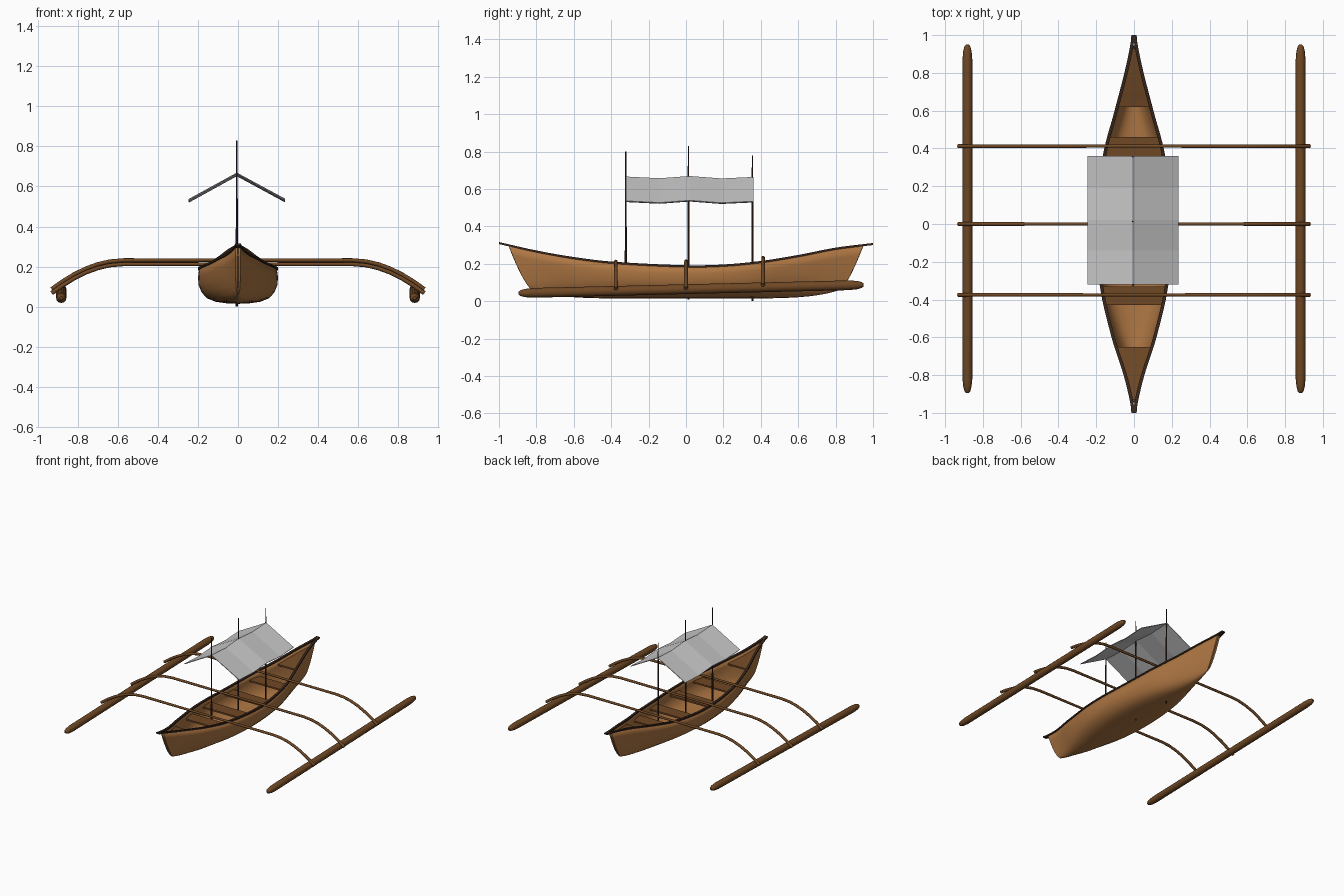
import bpy, math
from mathutils import Vector

cube = bpy.data.objects.get("Cube")
if cube:
    bpy.data.objects.remove(cube)


def material(name, rgb):
    m = bpy.data.materials.new(name)
    m.use_nodes = True
    m.diffuse_color = (*rgb, 1)
    m.node_tree.nodes["Principled BSDF"].inputs["Base Color"].default_value = (*rgb, 1)
    return m


HULL = material("light wood", (0.42, 0.18, 0.055))
WOOD = material("brown wood", (0.16, 0.065, 0.018))
DARK = material("dark wood", (0.04, 0.02, 0.012))
CLOTH = material("grey cloth", (0.58, 0.58, 0.58))


def grid_mesh(name, rows, mat, closed=False, caps=False, smooth=True):
    """Skin a list of equal-length point rows."""
    n = len(rows[0])
    faces = []
    for i in range(len(rows) - 1):
        for j in range(n if closed else n - 1):
            k = (j + 1) % n
            faces.append((i * n + j, i * n + k, (i + 1) * n + k, (i + 1) * n + j))
    if caps:
        last = (len(rows) - 1) * n
        faces += [tuple(range(n))[::-1], tuple(range(last, last + n))]
    me = bpy.data.meshes.new(name)
    me.from_pydata([p for r in rows for p in r], [], faces)
    me.materials.append(mat)
    ob = bpy.data.objects.new(name, me)
    bpy.context.collection.objects.link(ob)
    bpy.ops.object.select_all(action="DESELECT")
    ob.select_set(True)
    bpy.context.view_layer.objects.active = ob
    bpy.ops.object.mode_set(mode="EDIT")
    bpy.ops.mesh.select_all(action="SELECT")
    bpy.ops.mesh.remove_doubles(threshold=0.0001)
    bpy.ops.mesh.normals_make_consistent(inside=False)
    bpy.ops.object.mode_set(mode="OBJECT")
    if smooth:
        bpy.ops.object.shade_smooth_by_angle(angle=math.radians(40))
    return ob


def tube(name, path, radii, mat, sides=10):
    """Round tube with a radius at each path point."""
    path = [Vector(p) for p in path]
    rows = []
    for i, p in enumerate(path):
        d = (path[min(i + 1, len(path) - 1)] - path[max(i - 1, 0)]).normalized()
        u = d.cross(Vector((0, 1, 0) if abs(d.y) < 0.9 else (1, 0, 0))).normalized()
        v = d.cross(u)
        rows.append([p + radii[i] * (u * math.cos(a) + v * math.sin(a))
                     for a in (math.tau * k / sides for k in range(sides))])
    return grid_mesh(name, rows, mat, True, True)


def curve(points, t):
    """Smooth interpolation through (position, value) points."""
    i = max(k for k in range(len(points) - 1) if k == 0 or points[k][0] <= t)
    slope = lambda k: ((points[min(k + 1, len(points) - 1)][1] - points[max(k - 1, 0)][1])
                       / (points[min(k + 1, len(points) - 1)][0] - points[max(k - 1, 0)][0]))
    (a, p), (b, q) = points[i], points[i + 1]
    h = b - a
    s = (t - a) / h
    return (p * (1 + 2 * s) * (1 - s) ** 2 + slope(i) * h * s * (1 - s) ** 2
            + q * s * s * (3 - 2 * s) + slope(i + 1) * h * s * s * (s - 1))


# Hull lines along the length
BEAM = [(-1, .007), (-.95, .012), (-.8, .048), (-.6, .112), (-.32, .175), (0, .193),
        (.36, .158), (.6, .096), (.8, .044), (.95, .012), (1, .007)]
SHEER = [(-1, .31), (-.8, .265), (-.6, .23), (-.4, .206), (0, .186), (.2, .19),
         (.4, .209), (.6, .241), (.8, .28), (1, .305)]
SECTION = [(0, 0), (.3, .015), (.58, .06), (.8, .16), (.94, .33), (1.02, .55), (1.03, .78), (1, 1)]

rows = []
for i in range(49):
    s = -math.cos(math.pi * i / 48)
    keel = .014 + .045 * abs(s) ** 6
    top = curve(SHEER, s * .95)
    half = curve(BEAM, s * .95) if abs(s) < 1 else .002
    side = [(half * w, s * (.82 + .13 * h ** .7), keel + (top - keel) * h) for w, h in SECTION]
    rows.append([(-x, y, z) for x, y, z in side[:0:-1]] + side)
hull = grid_mesh("hull", rows, HULL)
shell = hull.modifiers.new("planking", "SOLIDIFY")
shell.thickness = .006

# Dark gunwale strip along each side, meeting at the tips
for sx, label in ((1, "left"), (-1, "right")):
    rows = []
    for i in range(61):
        y = -1 + i / 30
        w, z = curve(BEAM, y), curve(SHEER, y)
        inner, outer = max(w - .011, 0), w + .007
        rows.append([(sx * inner, y, z - .005), (sx * outer, y, z - .005),
                     (sx * outer, y, z + .006), (sx * inner, y, z + .006)])
    grid_mesh(label + "_gunwale", rows, DARK, True, True)


def plank(name, y0, y1, drop, steps=2, level=True):
    """Board fitted between the hull sides."""
    rows = []
    base = min(curve(SHEER, y0), curve(SHEER, y1))
    for i in range(steps + 1):
        y = y0 + (y1 - y0) * i / steps
        w = max(curve(BEAM, y) - .005, .002)
        z = (base if level else curve(SHEER, y)) - drop
        rows.append([(-w, y, z), (w, y, z), (w, y, z - .012), (-w, y, z - .012)])
    grid_mesh(name, rows, WOOD, True, True, False)


# End decks and benches
plank("front_deck", -.93, -.65, .03, 8, False)
plank("rear_deck", .62, .93, .03, 8, False)
for i, y in enumerate((-.38, -.12, .15, .41)):
    plank(f"bench_{i + 1}", y - .05, y + .05, .035)

# Outrigger floats, rising slightly toward the rear
for sx, label in ((1, "left"), (-1, "right")):
    stations = [(-.895, .3), (-.885, .6), (-.86, .85), (-.82, 1), (.87, 1),
                (.915, .85), (.94, .6), (.95, .3)]
    tube(label + "_float", [(sx * .882, y, .064 + .024 * y) for y, r in stations],
         [.026 * r for y, r in stations], WOOD, 12)

# Curved cross beams
ARCH = [(0, 0), (.57, 0), (.64, -.006), (.7, -.02), (.76, -.042), (.82, -.072),
        (.88, -.109), (.93, -.145)]
for name, y, z in (("front", -.375, .212), ("middle", 0, .213), ("rear", .412, .232)):
    half = [(x, y, z + dz) for x, dz in ARCH]
    path = [(-x, b, c) for x, b, c in half[:0:-1]] + half
    tube(name + "_cross_beam", path, [.008 + .003 * abs(p[0]) for p in path], WOOD)

# Canopy poles
for name, y, low, high in (("front", -.322, .02, .8), ("middle", .013, .01, .83), ("rear", .355, 0, .78)):
    tube(name + "_pole", [(-.006, y, low), (-.006, y, .5), (-.006, y, high)],
         [.006, .005, .003], DARK, 8)

# Sagging cloth canopy
rows = []
for y, dz in ((-.32, .002), (-.14, -.007), (.02, .005), (.19, -.008), (.36, 0)):
    rows.append([(-.247, y, .532 + dz), (-.006, y, .664 + dz), (.235, y, .534 + dz)])
canopy = grid_mesh("canopy", rows, CLOTH, smooth=False)
canopy.modifiers.new("cloth", "SOLIDIFY").thickness = .005
